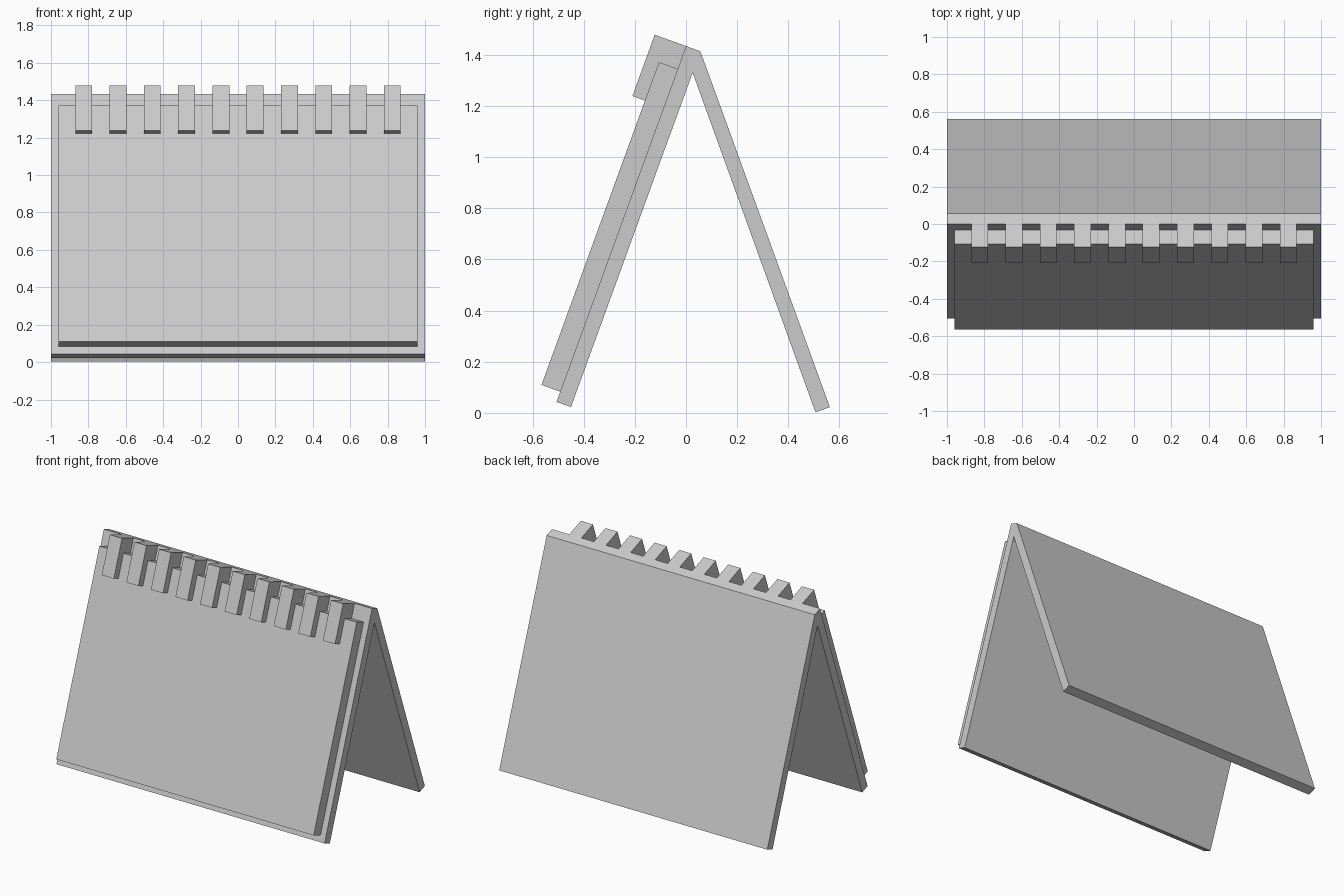
import bpy, bmesh
from math import sin, cos, radians
from mathutils import Vector

cube = bpy.data.objects.get("Cube")
if cube:
    bpy.data.objects.remove(cube, do_unlink=True)

grey = bpy.data.materials.new("light_grey")
grey.use_nodes = True
grey.diffuse_color = (0.6, 0.6, 0.6, 1)
grey.node_tree.nodes["Principled BSDF"].inputs["Base Color"].default_value = (0.6, 0.6, 0.6, 1)

LEAN = radians(20)
APEX = Vector((0, 1.434))               # (y, z) of the top front edge
DOWN = Vector((-sin(LEAN), -cos(LEAN)))  # down the front board
OUT = Vector((-cos(LEAN), sin(LEAN)))    # away from the front board


def on_front(out, down):
    """Profile point measured from the front board's face."""
    return APEX + OUT * out + DOWN * down


def extrude_profile(name, points, x_centre, width):
    """Sweep a (y, z) profile along x."""
    bm = bmesh.new()
    x0 = x_centre - width / 2
    face = bm.faces.new([bm.verts.new((x0, p.x, p.y)) for p in points])
    swept = bmesh.ops.extrude_face_region(bm, geom=[face])["geom"]
    verts = [v for v in swept if isinstance(v, bmesh.types.BMVert)]
    bmesh.ops.translate(bm, vec=(width, 0, 0), verts=verts)
    bmesh.ops.recalc_face_normals(bm, faces=bm.faces[:])
    mesh = bpy.data.meshes.new(name)
    bm.to_mesh(mesh)
    bm.free()
    mesh.materials.append(grey)
    obj = bpy.data.objects.new(name, mesh)
    bpy.context.collection.objects.link(obj)
    return obj


# Folded stand: front board and rear leg as one bent sheet
BOARD, LENGTH = 0.06, 1.48
ridge = on_front(-BOARD, 0)
rear_foot = ridge + Vector((sin(LEAN), -cos(LEAN))) * LENGTH
rear_foot_inner = rear_foot - Vector((cos(LEAN), sin(LEAN))) * BOARD
extrude_profile("folded_stand", [
    on_front(0, 0), on_front(0, LENGTH), on_front(-BOARD, LENGTH),
    on_front(-BOARD, 0.089), rear_foot_inner, rear_foot, ridge], 0, 2)

# Page block resting on the front board
PAGES, PAGE_TOP = 0.078, 0.095
extrude_profile("page_block", [
    on_front(0, PAGE_TOP), on_front(PAGES, PAGE_TOP),
    on_front(PAGES, 1.438), on_front(0, 1.438)], 0, 1.92)

# Row of binding clips hooked over the pages
CLIP = 0.13
clip_profile = [
    on_front(0, 0), on_front(CLIP, 0), on_front(CLIP, 0.255),
    on_front(PAGES, 0.255), on_front(PAGES, PAGE_TOP), on_front(0, PAGE_TOP)]
for i in range(10):
    extrude_profile(f"binding_clip_{i + 1}", clip_profile, (i - 4.5) * 0.1833, 0.09)
